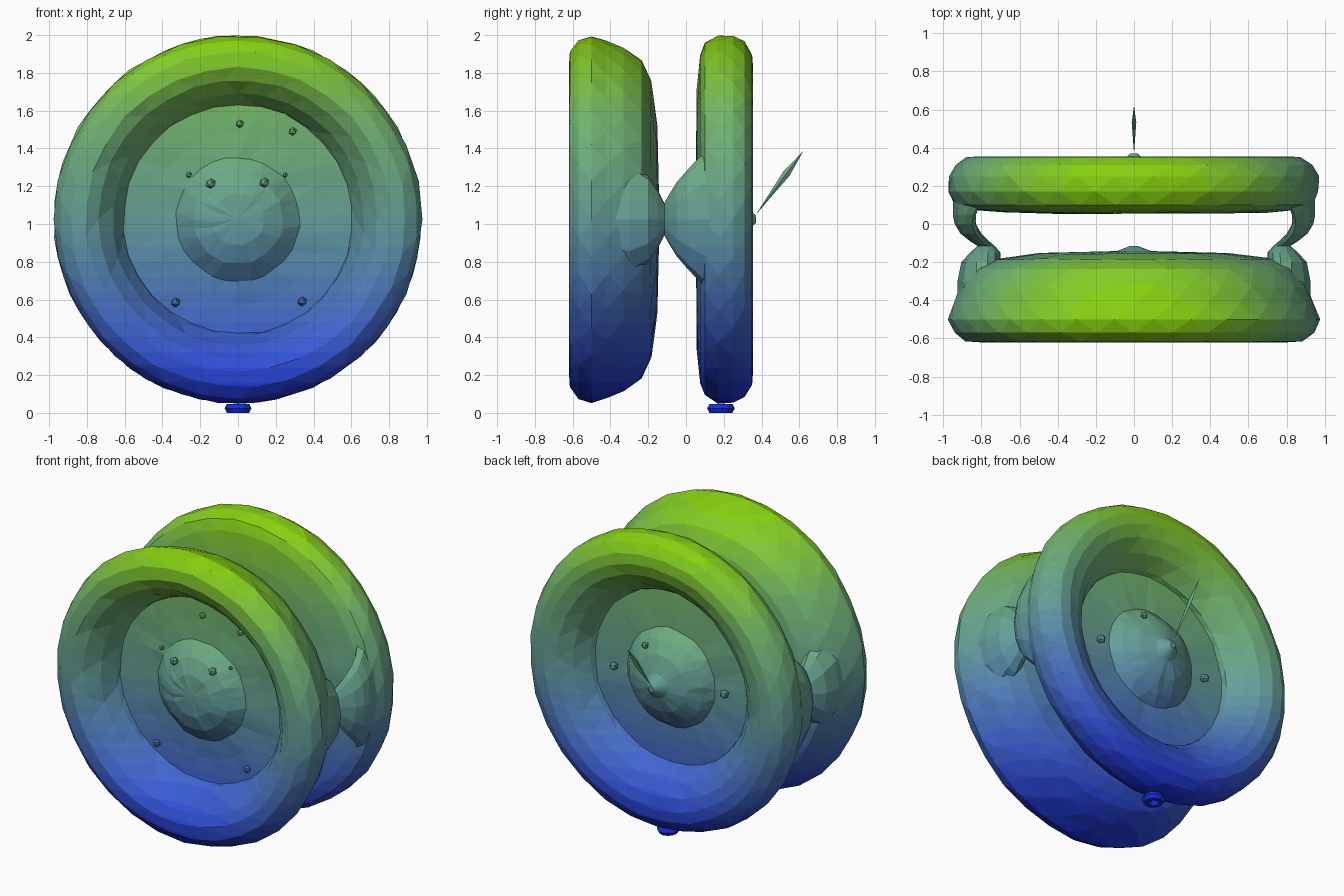
import bpy, bmesh, math, random
from mathutils import Vector

if "Cube" in bpy.data.objects:
    bpy.data.objects.remove(bpy.data.objects["Cube"])

random.seed(4)
CZ = 1.025          # height of the wheel centres
BANDS = 25          # colour bands from bottom to top

# Height colours (sRGB): blue at the bottom, teal in the middle, lime at the top
STOPS = [(0.0, (0.10, 0.17, 0.85)), (0.2, (0.25, 0.38, 0.82)), (0.5, (0.39, 0.61, 0.60)),
         (0.78, (0.45, 0.71, 0.42)), (1.0, (0.53, 0.82, 0.06))]


def height_colour(t):
    for (t0, c0), (t1, c1) in zip(STOPS, STOPS[1:]):
        if t <= t1:
            f = (t - t0) / (t1 - t0)
            return [(a + (b - a) * f) ** 2.2 for a, b in zip(c0, c1)] + [1]


MATS = []
for i in range(BANDS):
    m = bpy.data.materials.new(f"height_band_{i + 1}")
    m.diffuse_color = height_colour((i + 0.5) / BANDS)
    m.use_nodes = True
    m.node_tree.nodes["Principled BSDF"].inputs["Base Color"].default_value = m.diffuse_color
    MATS.append(m)


def finish(bm, name):
    """Slice at the colour bands, paint each band and make the object."""
    bmesh.ops.remove_doubles(bm, verts=bm.verts, dist=0.0005)
    bmesh.ops.recalc_face_normals(bm, faces=bm.faces)
    for i in range(1, BANDS):
        bmesh.ops.bisect_plane(bm, geom=bm.verts[:] + bm.edges[:] + bm.faces[:],
                               plane_co=(0, 0, 2 * i / BANDS), plane_no=(0, 0, 1))
    for f in bm.faces:
        z = f.calc_center_median().z
        f.material_index = max(0, min(BANDS - 1, int(z / 2 * BANDS)))
    me = bpy.data.meshes.new(name)
    for m in MATS:
        me.materials.append(m)
    bm.to_mesh(me)
    bm.free()
    ob = bpy.data.objects.new(name, me)
    bpy.context.collection.objects.link(ob)
    return ob


def loft(bm, rings, caps=True):
    """Bridge rings of points; cap both ends or join them into a loop."""
    vs = [[bm.verts.new(p) for p in ring] for ring in rings]
    n = len(vs[0])
    pairs = list(zip(vs, vs[1:])) + ([] if caps else [(vs[-1], vs[0])])
    for a, b in pairs:
        for i in range(n):
            j = (i + 1) % n
            bm.faces.new((a[i], a[j], b[j], b[i]))
    if caps:
        bm.faces.new(vs[0])
        bm.faces.new(vs[-1])


def wheel(name, profile, sides=30):
    """Revolve (radius, y) points round the y axis with slightly uneven facets."""
    rings = []
    for k, (r, y) in enumerate(profile):
        ring = []
        for i in range(sides):
            a = 2 * math.pi * (i + 0.5 * (k % 2)) / sides
            rr = r + (random.uniform(-0.008, 0.002) if r > 0.1 else 0)
            yy = y + (random.uniform(-0.004, 0.004) if 0.1 < r < 0.8 else 0)
            ring.append((rr * math.cos(a), yy, CZ + rr * math.sin(a)))
        rings.append(ring)
    bm = bmesh.new()
    loft(bm, rings)
    bmesh.ops.triangulate(bm, faces=[f for f in bm.faces if len(f.verts) == 4])
    return finish(bm, name)


# Front wheel: domed hub, recessed disc, fat tyre, rounded back
wheel("front_wheel", [
    (0.02, -0.50), (0.14, -0.492), (0.24, -0.455), (0.33, -0.38), (0.46, -0.375),
    (0.61, -0.38), (0.62, -0.41), (0.67, -0.51), (0.74, -0.585), (0.81, -0.62),
    (0.89, -0.615), (0.95, -0.57), (0.977, -0.50), (0.95, -0.42), (0.915, -0.33),
    (0.85, -0.235), (0.74, -0.185), (0.50, -0.155), (0.09, -0.142), (0.02, -0.115)])

# Rear wheel: same layout facing backwards, thinner
wheel("rear_wheel", [
    (0.02, 0.37), (0.08, 0.31), (0.19, 0.27), (0.28, 0.21), (0.33, 0.155),
    (0.575, 0.15), (0.585, 0.18), (0.65, 0.27), (0.73, 0.33), (0.81, 0.355),
    (0.88, 0.35), (0.945, 0.31), (0.975, 0.25), (0.977, 0.17), (0.94, 0.10),
    (0.87, 0.075), (0.70, 0.06), (0.40, 0.055), (0.02, 0.055)])

# Side bridges: curved necks that join the two wheels
# (y, inner radius, outer radius, half angle)
NECK = [(0.17, 0.82, 0.95, 0.46), (0.10, 0.83, 0.95, 0.41), (0.05, 0.84, 0.95, 0.35),
        (0.0, 0.83, 0.94, 0.29), (-0.05, 0.80, 0.91, 0.23), (-0.09, 0.76, 0.86, 0.16),
        (-0.115, 0.73, 0.82, 0.11), (-0.15, 0.70, 0.86, 0.20), (-0.20, 0.70, 0.905, 0.29),
        (-0.30, 0.70, 0.925, 0.37), (-0.38, 0.75, 0.925, 0.34), (-0.44, 0.80, 0.93, 0.25)]
for side, label in ((1, "right"), (-1, "left")):
    rings = []
    for y, r0, r1, half in NECK:
        ring = []
        for i in range(12):
            t = 2 * math.pi * i / 12
            r = (r0 + r1) / 2 + (r1 - r0) / 2 * math.cos(t)
            a = half * math.sin(t)
            ring.append((side * r * math.cos(a), y, CZ + r * math.sin(a)))
        rings.append(ring)
    bm = bmesh.new()
    loft(bm, rings)
    finish(bm, label + "_bridge")

# Small studs on both wheel discs
STUDS = [(-0.26, -0.435, 1.26, 0.018), (0.25, -0.435, 1.26, 0.015),
         (-0.145, -0.47, 1.215, 0.028), (0.14, -0.47, 1.22, 0.028),
         (-0.33, -0.39, 0.585, 0.026), (0.34, -0.39, 0.59, 0.026),
         (0.01, -0.39, 1.53, 0.022), (0.29, -0.39, 1.49, 0.022),
         (0.41, 0.18, 1.0, 0.03), (-0.41, 0.18, 1.03, 0.03),
         (0.13, 0.25, 1.24, 0.024)]
for i, (x, y, z, r) in enumerate(STUDS):
    bm = bmesh.new()
    bmesh.ops.create_icosphere(bm, subdivisions=1, radius=r)
    bmesh.ops.translate(bm, verts=bm.verts, vec=(x, y, z))
    finish(bm, f"stud_{i + 1}")

# Thin spike leaning out of the rear hub
base, tip = Vector((0, 0.37, 1.05)), Vector((0, 0.62, 1.385))
bm = bmesh.new()
mid = base.lerp(tip, 0.65)
across = Vector((0, -0.8, 0.6)) * 0.02
ends = [bm.verts.new(base), bm.verts.new(tip)]
belt = [bm.verts.new(mid + d) for d in
        (Vector((0.012, 0, 0)), across, Vector((-0.012, 0, 0)), -across)]
for i in range(4):
    for e in ends:
        bm.faces.new((e, belt[i], belt[(i + 1) % 4]))
finish(bm, "spike")

# Small flattened ring under the rear wheel
bm = bmesh.new()
rings = []
for i in range(12):
    a = 2 * math.pi * i / 12
    ring = []
    for j in range(6):
        t = 2 * math.pi * j / 6
        r = 0.046 + 0.025 * math.cos(t)
        ring.append((r * math.cos(a), 0.185 + 1.03 * r * math.sin(a), 0.024 + 0.0277 * math.sin(t)))
    rings.append(ring)
loft(bm, rings, caps=False)
finish(bm, "foot_ring")
